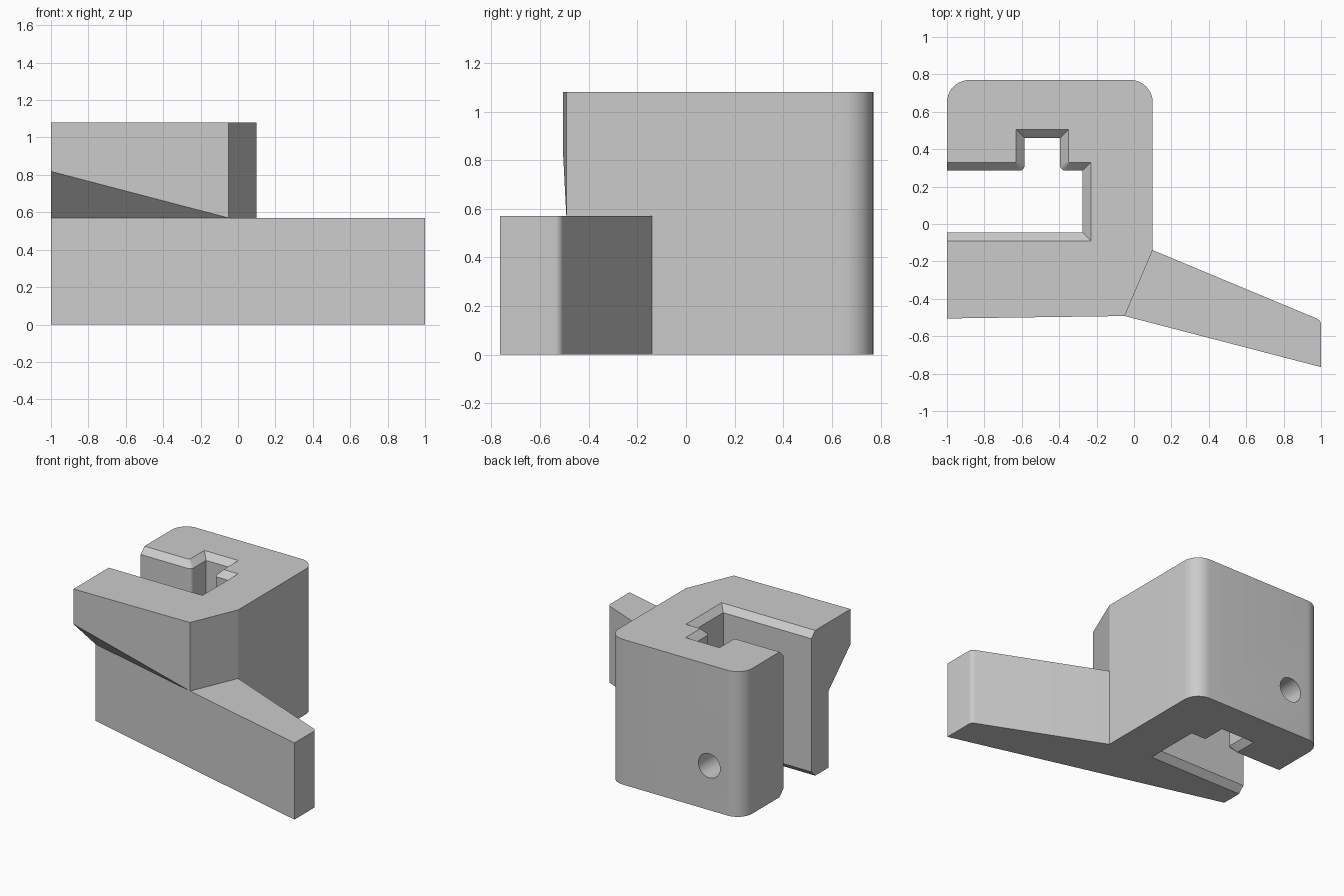
import bpy, bmesh, math
from mathutils import Vector

cube = bpy.data.objects.get("Cube")
if cube:
    bpy.data.objects.remove(cube, do_unlink=True)

HEIGHT = 1.08
ARM_TOP = 0.57

grey = bpy.data.materials.new("light_grey")
grey.use_nodes = True
grey.diffuse_color = (0.6, 0.6, 0.6, 1)
grey.node_tree.nodes["Principled BSDF"].inputs["Base Color"].default_value = (0.6, 0.6, 0.6, 1)


def loft(name, rings):
    """Closed solid through rings that have equal point counts."""
    bm = bmesh.new()
    loops = [[bm.verts.new(p) for p in ring] for ring in rings]
    n = len(loops[0])
    for low, high in zip(loops, loops[1:]):
        for i in range(n):
            j = (i + 1) % n
            bm.faces.new((low[i], low[j], high[j], high[i]))
    bm.faces.new(loops[0][::-1])
    bm.faces.new(loops[-1])
    bmesh.ops.recalc_face_normals(bm, faces=bm.faces)
    mesh = bpy.data.meshes.new(name)
    bm.to_mesh(mesh)
    bm.free()
    mesh.materials.append(grey)
    obj = bpy.data.objects.new(name, mesh)
    bpy.context.collection.objects.link(obj)
    return obj


def prism(name, outline, z0, z1):
    return loft(name, [[(x, y, z) for x, y in outline] for z in (z0, z1)])


def fillet(before, corner, after, radius, steps=10):
    """Points of an arc that rounds a corner."""
    c = Vector(corner)
    u = (Vector(before) - c).normalized()
    v = (Vector(after) - c).normalized()
    half = u.angle(v) / 2
    centre = c + (u + v).normalized() * radius / math.sin(half)
    reach = radius / math.tan(half)
    a, b = c + u * reach - centre, c + v * reach - centre
    sweep = math.pi - 2 * half
    return [tuple(centre + (a * math.sin((1 - i / steps) * sweep)
            + b * math.sin(i / steps * sweep)) / math.sin(sweep))
            for i in range(steps + 1)]


def cut(target, cutter):
    cutter.hide_render = True
    mod = target.modifiers.new("cut", 'BOOLEAN')
    mod.operation = 'DIFFERENCE'
    mod.solver = 'EXACT'
    mod.object = cutter
    bpy.context.view_layer.objects.active = target
    bpy.ops.object.modifier_apply(modifier=mod.name)
    bpy.data.objects.remove(cutter, do_unlink=True)


# Footprint of block and arm
elbow, root = (-0.05, -0.492), (0.1, -0.14)
tip_front, tip_back = (1, -0.765), (1, -0.515)
back_right, back_left, front_left = (0.1, 0.77), (-1, 0.77), (-1, -0.505)
outline = [front_left, elbow, tip_front]
outline += fillet(tip_front, tip_back, root, 0.035, 6) + [root]
outline += fillet(root, back_right, back_left, 0.12)
outline += fillet(back_right, back_left, front_left, 0.12)
bracket = prism("slotted_bracket", outline, 0, HEIGHT)

# Lower the arm beside the block
e, r = Vector(elbow), Vector(root)
step = (r - e) / 2
cut(bracket, prism("arm_cutter", [tuple(e - step), (1.3, -1.2), (1.3, 0.04),
                                  tuple(r + step)], ARM_TOP, 1.3))

# Undercut the front so that the lower wall runs on in line with the arm
far = (-1.2, -0.193)
outer = (-1.2, -0.7)
low = [(*p, -0.1) for p in (elbow, far, outer)]
high = [(*elbow, ARM_TOP), (*far, ARM_TOP), (*outer, 1.055)]
cut(bracket, loft("undercut_cutter", [low, high]))


# Slot with keyway, chamfered at top and bottom
def slot_ring(z, grow):
    x0, x1, x2, x3 = -1.2, -0.585 - grow, -0.395 + grow, -0.275 + grow
    y0, y1, y2 = -0.045 - grow, 0.285 + grow, 0.46 + grow
    radius = max(0.002, 0.028 - grow)
    ring = [(x0, y0), (x3, y0), (x3, y1)]
    ring += fillet((x3, y1), (x2, y1), (x2, y2), radius, 5)
    ring += [(x2, y2), (x1, y2)]
    ring += fillet((x1, y2), (x1, y1), (x0, y1), radius, 5)
    ring.append((x0, y1))
    return [(x, y, z) for x, y in ring]


chamfer, over = 0.045, 0.01
cut(bracket, loft("slot_cutter", [
    slot_ring(-over, chamfer + over), slot_ring(chamfer, 0),
    slot_ring(HEIGHT - chamfer, 0), slot_ring(HEIGHT + over, chamfer + over)]))

# Screw hole from the back into the slot
circle = [math.tau * i / 32 for i in range(32)]
cut(bracket, loft("hole_cutter", [
    [(-0.73 + 0.09 * math.cos(a), y, 0.33 + 0.09 * math.sin(a)) for a in circle]
    for y in (0.12, 0.9)]))

bpy.ops.object.select_all(action='DESELECT')
bracket.select_set(True)
bpy.context.view_layer.objects.active = bracket
bpy.ops.object.shade_smooth_by_angle(angle=math.radians(20))
